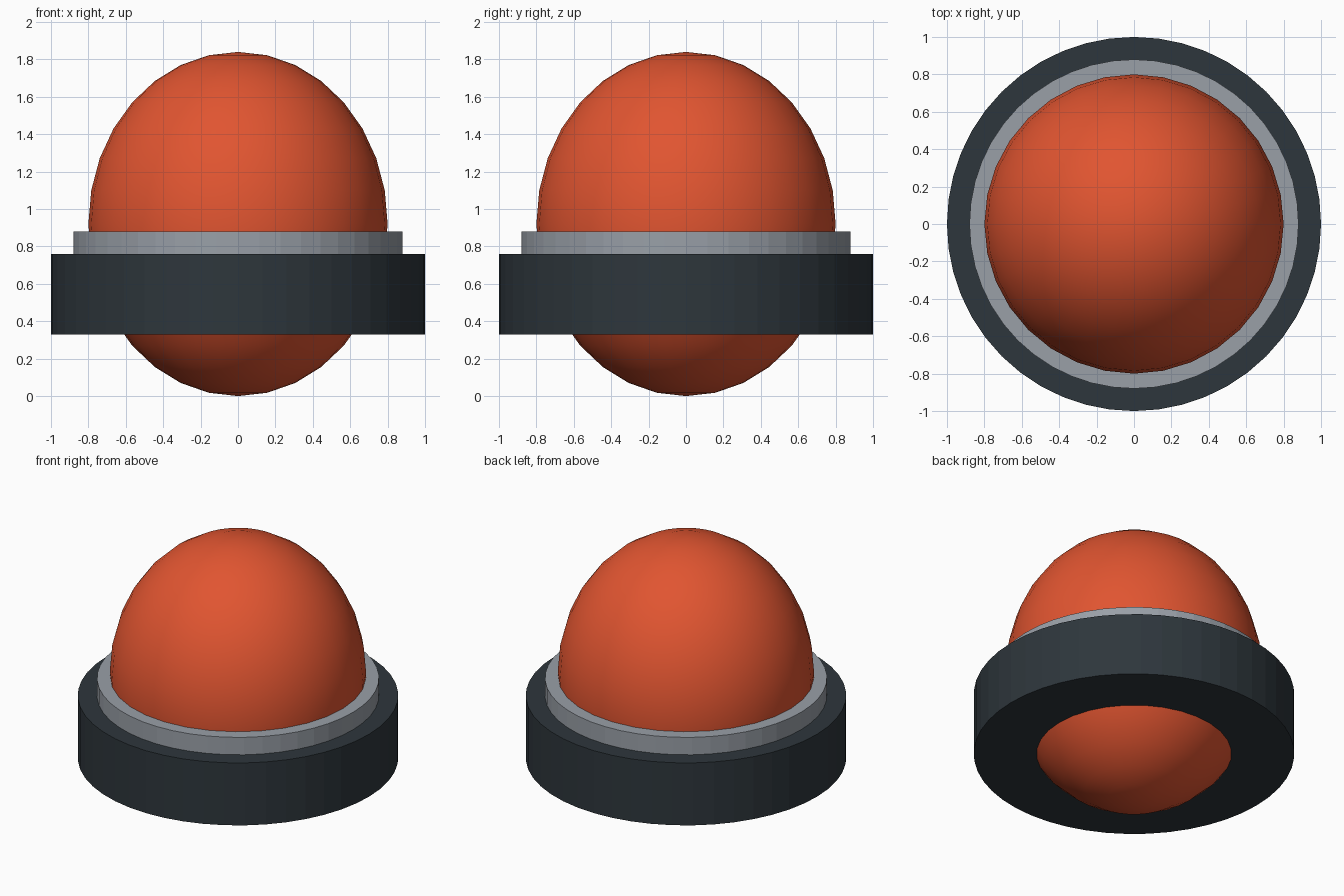
import bpy
import math

cube = bpy.data.objects.get("Cube")
if cube:
    bpy.data.objects.remove(cube, do_unlink=True)


def make_material(name, rgb):
    mat = bpy.data.materials.new(name)
    mat.use_nodes = True
    color = (*rgb, 1.0)
    mat.diffuse_color = color
    mat.node_tree.nodes["Principled BSDF"].inputs["Base Color"].default_value = color
    return mat


def finish(name, mat):
    obj = bpy.context.object
    obj.name = name
    obj.data.materials.append(mat)
    return obj


def disc(name, radius, bottom, top, mat):
    bpy.ops.mesh.primitive_cylinder_add(
        vertices=48, radius=radius, depth=top - bottom,
        location=(0, 0, (bottom + top) / 2))
    return finish(name, mat)


orange = make_material("orange", (0.75, 0.09, 0.03))
grey = make_material("light grey", (0.32, 0.35, 0.39))
dark = make_material("dark slate", (0.027, 0.037, 0.045))

# Wide base housing and the thinner collar on top of it
disc("base_housing", 1.0, 0.33, 0.76, dark)
disc("collar_ring", 0.88, 0.76, 0.88, grey)

# Stretched dome passing through both rings
bpy.ops.mesh.primitive_uv_sphere_add(
    segments=32, ring_count=16, radius=1, location=(0, 0, 0.92))
dome = finish("dome", orange)
dome.scale = (0.8, 0.8, 0.92)
bpy.ops.object.transform_apply(location=False, rotation=False, scale=True)
bpy.ops.object.shade_smooth()
